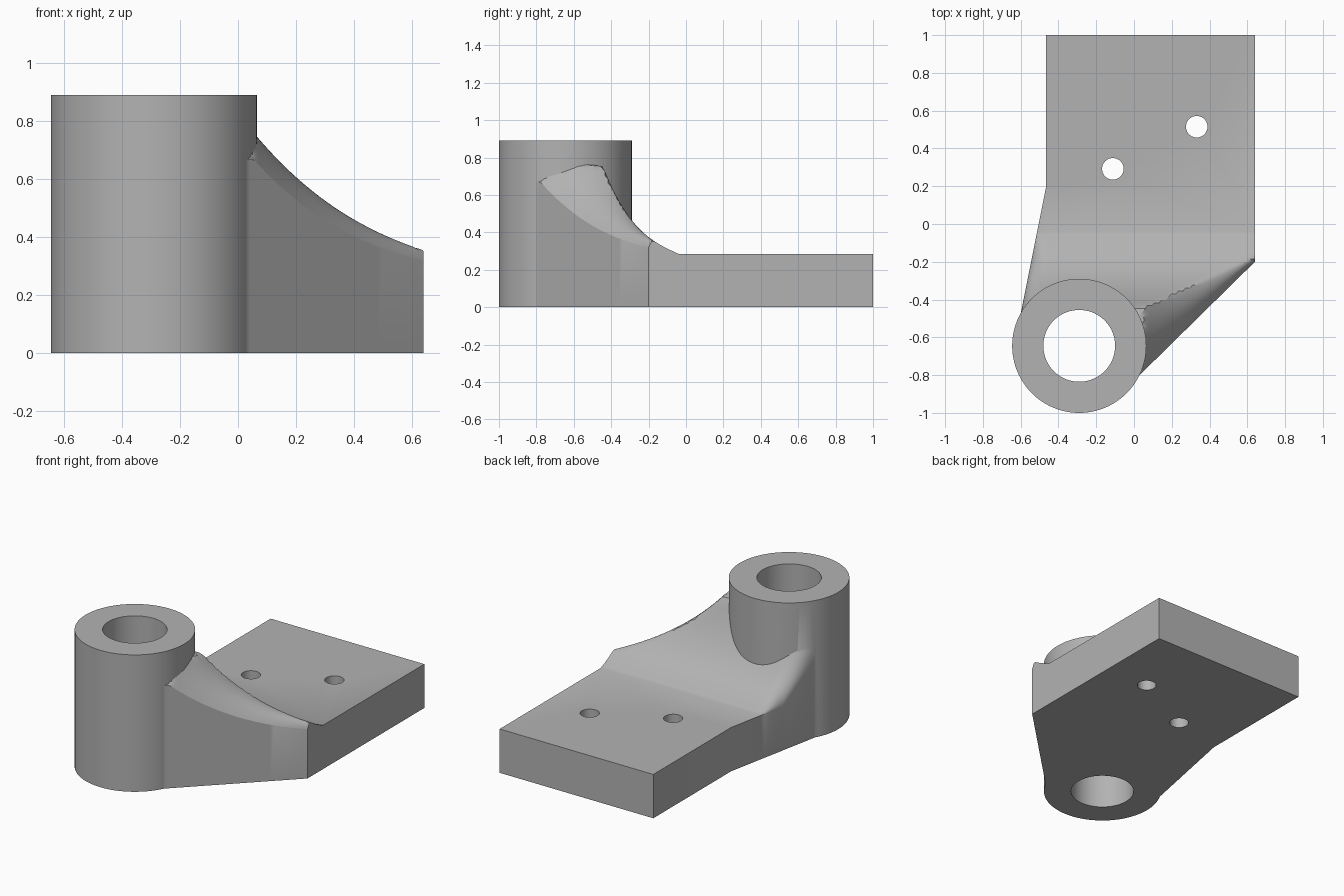
import bpy, bmesh, math

cube = bpy.data.objects.get("Cube")
if cube:
    bpy.data.objects.remove(cube, do_unlink=True)

BOSS = (-0.29, -0.645)      # boss axis
PLATE_Z, BOSS_Z = 0.285, 0.89
SEAM_Y = -0.04              # where the flat plate meets the web

grey = bpy.data.materials.new("machined_grey")
grey.use_nodes = True
colour = (0.45, 0.45, 0.45, 1)
grey.diffuse_color = colour
grey.node_tree.nodes["Principled BSDF"].inputs["Base Color"].default_value = colour


def make_object(name, bm):
    bmesh.ops.recalc_face_normals(bm, faces=bm.faces)
    mesh = bpy.data.meshes.new(name)
    bm.to_mesh(mesh)
    bm.free()
    mesh.materials.append(grey)
    obj = bpy.data.objects.new(name, mesh)
    bpy.context.collection.objects.link(obj)
    return obj


def prism(name, outline, z0, z1):
    bm = bmesh.new()
    face = bm.faces.new([bm.verts.new((x, y, z0)) for x, y in outline])
    top = bmesh.ops.extrude_face_region(bm, geom=[face])["geom"]
    for v in top:
        if isinstance(v, bmesh.types.BMVert):
            v.co.z = z1
    return make_object(name, bm)


def circle(centre, radius, n):
    angles = [2 * math.pi * i / n for i in range(n)]
    return [(centre[0] + radius * math.cos(a), centre[1] + radius * math.sin(a)) for a in angles]


def combine(target, tool, operation):
    mod = target.modifiers.new(operation.lower(), "BOOLEAN")
    mod.operation, mod.object, mod.solver = operation, tool, "EXACT"
    bpy.context.view_layer.objects.active = target
    bpy.ops.object.modifier_apply(modifier=mod.name)
    bpy.data.objects.remove(tool, do_unlink=True)


# Web outline and height rules
def left_edge(y):
    return -0.465 - 0.2 * (0.2 - y) if y > -0.5 else -0.55


def right_edge(y):
    return min(0.64, 0.64 + (y + 0.2) * 1.017)


def cove(y):
    s = max(0, SEAM_Y - y)
    return min(0.75, PLATE_Z + 0.45 * s + 4.35 * s ** 3)


def web_height(x, y):
    # rounded crest beside the slanted wall, widening toward the boss
    xc = max(x, 0.05)
    gap = 0.03 + 0.52 * (0.64 - xc)
    crest = -0.2 + (xc - 0.64) / 1.017 + gap
    z = cove(y)
    if y < crest:
        u = min(1, (crest - y) / gap)
        z = cove(crest) + gap * (0.25 * u - 0.4 * u * u) - 0.03 * u ** 3
    # rounded shoulder on the other side
    t = (x - left_edge(y)) / (0.05 + 0.25 * (SEAM_Y - y))
    if t < 1:
        low = PLATE_Z + max(0, -0.21 - y) * 0.85
        z = low + (z - low) * math.sqrt(max(0, 1 - (1 - t) ** 2))
    return max(z, PLATE_Z)


# Web: a grid of heights closed down to the floor
bm = bmesh.new()
rows, cols = 40, 56
ys = [SEAM_Y + (-0.2 - SEAM_Y) * i / 10 for i in range(10)]
ys += [-0.2 - 0.62 * i / rows for i in range(rows + 1)]
top = []
for y in ys:
    a, b = left_edge(y), right_edge(y)
    xs = [a + (b - a) * math.sin(math.pi / 2 * j / cols) ** 2 for j in range(cols + 1)]
    top.append([bm.verts.new((x, y, web_height(x, y))) for x in xs])
floor = [[bm.verts.new((v.co.x, v.co.y, 0)) for v in row] for row in top]
last = len(ys) - 1
for grid in (top, floor):
    for i in range(last):
        for j in range(cols):
            bm.faces.new((grid[i][j], grid[i][j + 1], grid[i + 1][j + 1], grid[i + 1][j]))
for j in (0, cols):
    for i in range(last):
        bm.faces.new((top[i][j], top[i + 1][j], floor[i + 1][j], floor[i][j]))
for i in (0, last):
    for j in range(cols):
        bm.faces.new((top[i][j], top[i][j + 1], floor[i][j + 1], floor[i][j]))
web = make_object("web", bm)

# Mounting plate, boss and holes merged into one bracket
plate = prism("bracket", [(-0.465, 1), (-0.465, 0.2), (left_edge(SEAM_Y), SEAM_Y),
                          (0.64, SEAM_Y), (0.64, 1)], 0, PLATE_Z)
combine(plate, web, "UNION")
combine(plate, prism("boss", circle(BOSS, 0.355, 96), 0, BOSS_Z), "UNION")
combine(plate, prism("bore", circle(BOSS, 0.19, 72), -0.2, 1.2), "DIFFERENCE")
for centre in ((-0.112, 0.292), (0.332, 0.515)):
    combine(plate, prism("bolt_hole", circle(centre, 0.057, 40), -0.2, 0.6), "DIFFERENCE")

bpy.ops.object.select_all(action="DESELECT")
plate.select_set(True)
bpy.context.view_layer.objects.active = plate
bpy.ops.object.shade_smooth_by_angle(angle=math.radians(25))
